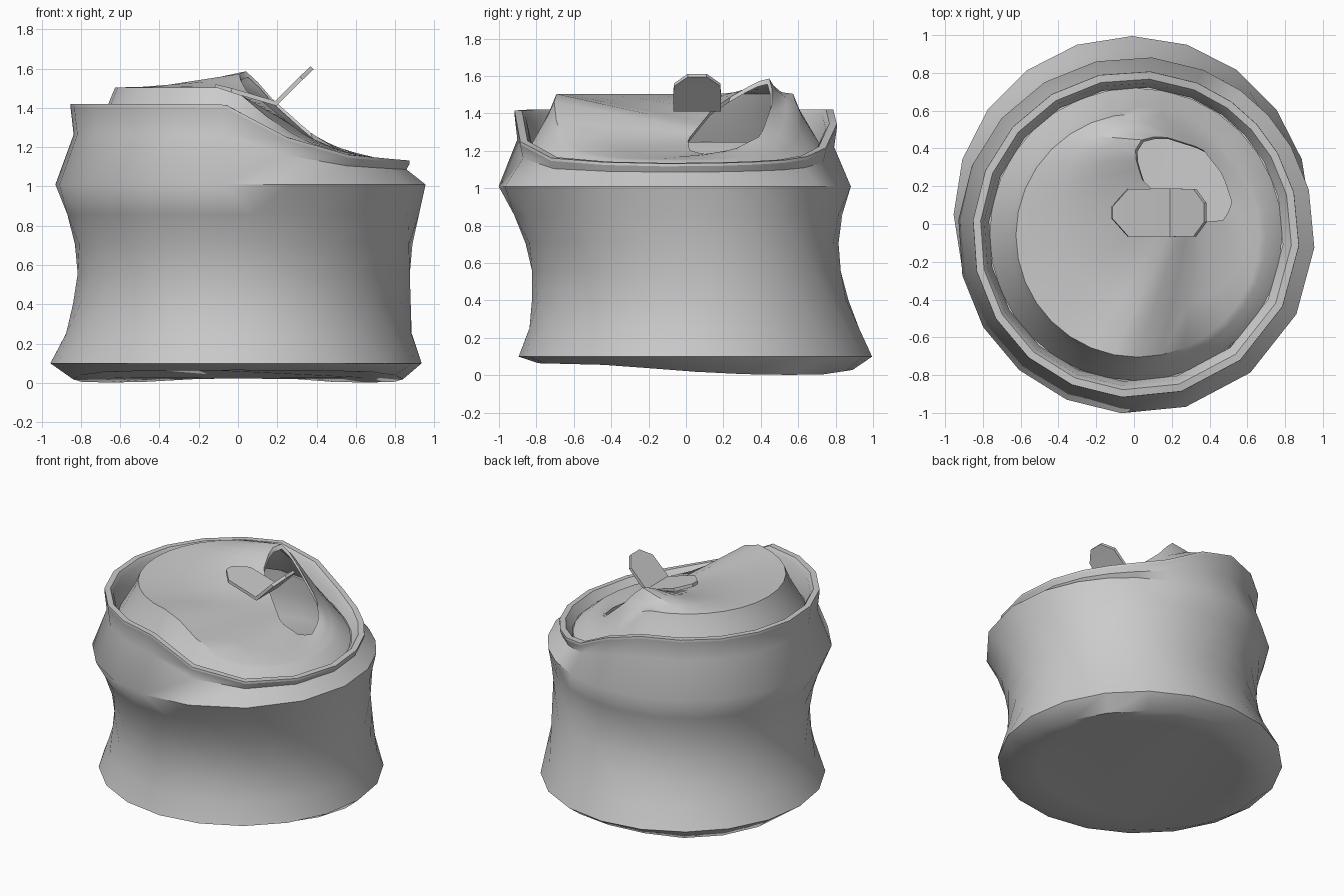
import bpy, bmesh
from math import sin, cos, pi, radians, atan2

if "Cube" in bpy.data.objects:
    bpy.data.objects.remove(bpy.data.objects["Cube"])

N = 20


def lerp(a, b, t):
    return tuple(p + (q - p) * t for p, q in zip(a, b))


def curve(x, pts):
    # piecewise linear lookup
    if x <= pts[0][0]:
        return pts[0][1]
    for (x0, y0), (x1, y1) in zip(pts, pts[1:]):
        if x <= x1:
            return y0 + (y1 - y0) * (x - x0) / (x1 - x0)
    return pts[-1][1]


def finish(bm, name, angle, thickness=0):
    bmesh.ops.recalc_face_normals(bm, faces=bm.faces)
    if thickness:
        bmesh.ops.solidify(bm, geom=bm.faces[:], thickness=thickness)
    me = bpy.data.meshes.new(name)
    bm.to_mesh(me)
    bm.free()
    ob = bpy.data.objects.new(name, me)
    bpy.context.collection.objects.link(ob)
    bpy.ops.object.select_all(action='DESELECT')
    ob.select_set(True)
    bpy.context.view_layer.objects.active = ob
    bpy.ops.object.shade_smooth_by_angle(angle=radians(angle))
    return ob


def loft(name, rings, cap=False, angle=30):
    bm = bmesh.new()
    rows = [[bm.verts.new(p) for p in r] for r in rings]
    for a, b in zip(rows, rows[1:]):
        for i in range(len(a)):
            j = (i + 1) % len(a)
            bm.faces.new((a[i], a[j], b[j], b[i]))
    if cap:
        bm.faces.new(rows[0])
    return finish(bm, name, angle)


# The can is twisted: upper rings lag behind the base ring, least at back right
base_ang = [2 * pi * i / N for i in range(N)]
top_ang = [a - radians(59 - 20 * max(0, cos(a - 0.85)) ** 2) for a in base_ang]


def rim_z(x):
    return curve(x, [(-0.08, 1.42), (0.0, 1.4), (0.2, 1.27), (0.4, 1.19),
                     (0.6, 1.155), (0.9, 1.13)])


def foot_z(x, y):
    return curve(y, [(-0.8, 0.065), (-0.4, 0.055), (-0.1, 0.03), (0.2, 0.008),
                     (0.7, 0.0), (0.9, 0.03)])


def ring(angles, r, cx, cy, zf):
    out = []
    for a in angles:
        x, y = cx + r * cos(a), cy + r * sin(a)
        out.append((x, y, zf(x, y)))
    return out


def upper(r, zf):
    return ring(top_ang, r, 0.01, -0.055, lambda x, y: zf(rim_z(x)))


# Twisted body with crushed base and shoulder
dish = ring(base_ang, 0.67, 0, 0.05, lambda x, y: foot_z(x, y) + 0.02)
foot = ring(base_ang, 0.84, 0, 0.05, foot_z)
base = ring(base_ang, 0.945, -0.01, 0.05, lambda x, y: 0.1)
bulge = ring(top_ang, 0.945, 0.012, -0.06, lambda x, y: 1.01)
wall = [[lerp(p, q, k / 6) for p, q in zip(base, bulge)] for k in range(7)]
neck = upper(0.85, lambda z: 1.01 + 0.62 * (z - 1.01))
lip_low = upper(0.866, lambda z: z - 0.015)
loft("can_body", [dish, foot] + wall + [neck, lip_low], cap=True, angle=50)

# Rolled rim and the groove inside it


def groove_z(x, y):
    return rim_z(x) - 0.06 - 0.4 * (rim_z(x) - 1.13)


groove = ring(top_ang, 0.78, 0.01, -0.055, groove_z)
loft("rim", [lip_low, upper(0.865, lambda z: z), upper(0.825, lambda z: z),
             upper(0.805, lambda z: z - 0.03), groove])

# Lid panel, lofted from its edge to the torn mouth opening
mouth = [(0.0, 0.38, 1.57), (0.05, 0.46, 1.59), (0.17, 0.46, 1.45),
         (0.36, 0.4, 1.28), (0.47, 0.26, 1.21), (0.52, 0.11, 1.18),
         (0.48, 0.02, 1.2), (0.34, 0.01, 1.26), (0.14, 0.14, 1.42),
         (0.04, 0.24, 1.49)]
HX, HY = 0.26, 0.24
polar = sorted((atan2(y - HY, x - HX), (x, y, z)) for x, y, z in mouth)
polar = ([(polar[-1][0] - 2 * pi, polar[-1][1])] + polar
         + [(polar[0][0] + 2 * pi, polar[0][1])])


def mouth_point(p):
    # match edge points to the mouth half way between the two centres
    a = atan2(p[1] - HY / 3, p[0] - HX / 3)
    for (a0, p0), (a1, p1) in zip(polar, polar[1:]):
        if a0 <= a <= a1:
            return lerp(p0, p1, (a - a0) / (a1 - a0))


lid_ang = [2 * pi * i / 32 for i in range(32)]


def lid_z(x, y):
    return rim_z(x) + 0.085 * (rim_z(x) - 1.13) / 0.29


skirt = ring(lid_ang, 0.775, 0.01, -0.055, groove_z)
shoulder = ring(lid_ang, 0.68, 0.02, -0.06, lambda x, y: rim_z(x))
edge = ring(lid_ang, 0.645, 0.02, -0.06, lid_z)
hole = [mouth_point(p) for p in edge]
panel = [[lerp(p, q, k / 3) for p, q in zip(edge, hole)] for k in range(4)]
torn = [(x + 0.01, y - 0.01, z - 0.03) for x, y, z in hole]
loft("lid", [skirt, shoulder] + panel + [torn])

# Pull tab, bent upward at its free end: (x, z, half width)
bm = bmesh.new()
prev = None
for x, z, w in [(-0.115, 1.52, 0.03), (-0.03, 1.5, 0.125), (0.19, 1.435, 0.128),
                (0.315, 1.56, 0.125), (0.37, 1.612, 0.05)]:
    row = [bm.verts.new((x, 0.06 - w, z)), bm.verts.new((x, 0.06 + w, z))]
    if prev:
        bm.faces.new((prev[0], row[0], row[1], prev[1]))
    prev = row
finish(bm, "pull_tab", 30, thickness=0.022)
